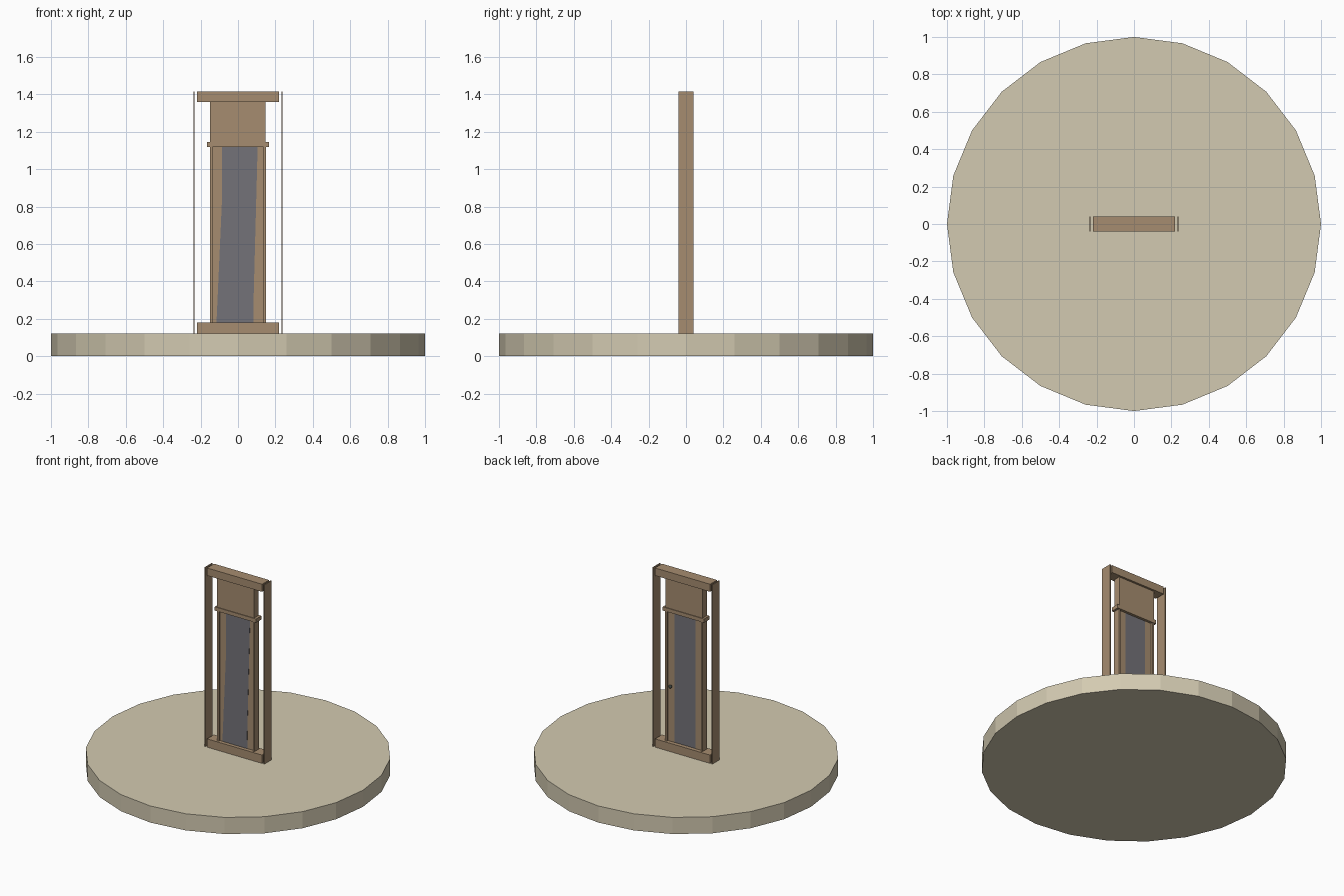
import bpy
import bmesh
from mathutils import Matrix

cube = bpy.data.objects.get("Cube")
if cube:
    bpy.data.objects.remove(cube, do_unlink=True)


def material(name, rgb):
    m = bpy.data.materials.new(name)
    m.use_nodes = True
    m.diffuse_color = (*rgb, 1)
    m.node_tree.nodes["Principled BSDF"].inputs["Base Color"].default_value = (*rgb, 1)
    return m


stone = material("pale stone", (0.65, 0.59, 0.44))
wood = material("brown wood", (0.38, 0.265, 0.16))
panel_grey = material("slate grey", (0.175, 0.17, 0.19))
metal = material("dark metal", (0.06, 0.07, 0.06))


def finish(name, bm, mat):
    bmesh.ops.recalc_face_normals(bm, faces=bm.faces)
    mesh = bpy.data.meshes.new(name)
    bm.to_mesh(mesh)
    bm.free()
    mesh.materials.append(mat)
    obj = bpy.data.objects.new(name, mesh)
    bpy.context.collection.objects.link(obj)
    return obj


def box(name, x, z, half_depth, mat):
    """Box from x and z ranges, centred on y = 0."""
    bm = bmesh.new()
    size = (x[1] - x[0], 2 * half_depth, z[1] - z[0])
    centre = ((x[0] + x[1]) / 2, 0, (z[0] + z[1]) / 2)
    bmesh.ops.create_cube(bm, size=1, matrix=Matrix.Translation(centre) @ Matrix.Diagonal((*size, 1)))
    return finish(name, bm, mat)


# Round base
bm = bmesh.new()
bmesh.ops.create_cone(bm, cap_ends=True, segments=24, radius1=1, radius2=1, depth=0.12,
                      matrix=Matrix.Translation((0, 0, 0.06)))
finish("round_base", bm, stone)

# Outer frame: sill, head and thin free-standing side boards
box("sill", (-0.22, 0.22), (0.12, 0.18), 0.04, wood)
box("head_beam", (-0.22, 0.22), (1.36, 1.415), 0.04, wood)
for side, s in (("right", -1), ("left", 1)):
    box(side + "_side_board", sorted((s * 0.232, s * 0.239)), (0.12, 1.415), 0.04, wood)
    box(side + "_jamb", sorted((s * 0.136, s * 0.149)), (0.18, 1.12), 0.025, wood)
    box(side + "_door_stile", sorted((s * 0.083, s * 0.135)), (0.18, 1.12), 0.012, wood)

# Ledge and board above the door
box("ledge", (-0.165, 0.165), (1.118, 1.145), 0.03, wood)
box("upper_board", (-0.149, 0.147), (1.145, 1.36), 0.025, wood)

# Door panel, with a slanted facing on the front
box("door_panel", (-0.083, 0.083), (0.18, 1.12), 0.011, panel_grey)
outline = [(-0.115, 0.18), (0.08, 0.18), (0.105, 1.118), (-0.085, 1.118), (-0.085, 0.85)]
bm = bmesh.new()
face = bm.faces.new([bm.verts.new((x, -0.0135, z)) for x, z in outline])
extruded = bmesh.ops.extrude_face_region(bm, geom=[face])
bmesh.ops.translate(bm, vec=(0, 0.003, 0),
                    verts=[v for v in extruded["geom"] if isinstance(v, bmesh.types.BMVert)])
finish("door_facing", bm, panel_grey)

# Door knob on the back
bm = bmesh.new()
bmesh.ops.create_uvsphere(bm, u_segments=12, v_segments=8, radius=0.012,
                          matrix=Matrix.Translation((0.11, 0.023, 0.58)))
finish("door_knob", bm, metal)
